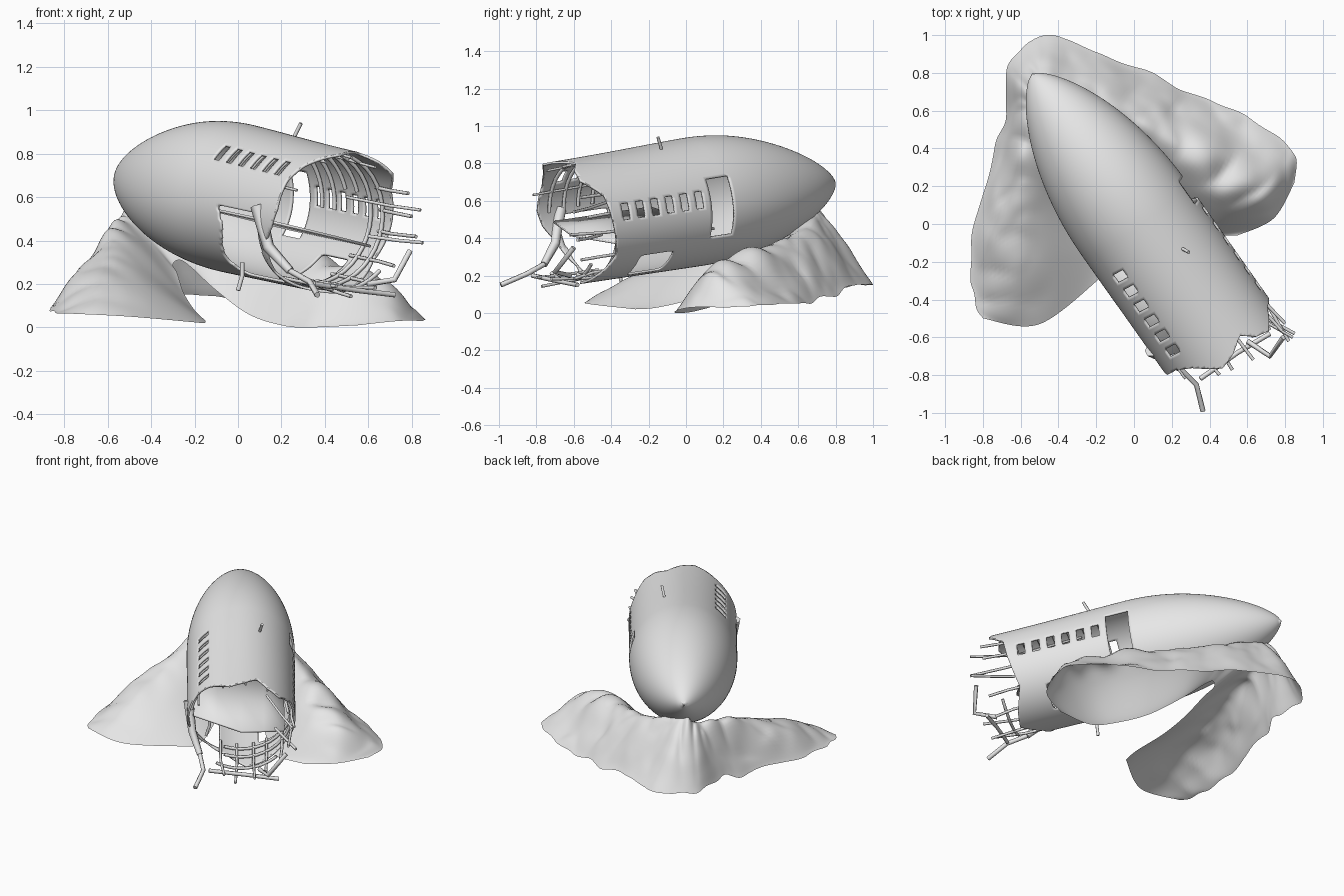
import bpy, bmesh, math, random
from mathutils import Vector, noise

if "Cube" in bpy.data.objects:
    bpy.data.objects.remove(bpy.data.objects["Cube"])

random.seed(4)
grey = bpy.data.materials.new("plain_grey")
grey.diffuse_color = (0.8, 0.8, 0.8, 1)
grey.use_nodes = True
grey.node_tree.nodes["Principled BSDF"].inputs["Base Color"].default_value = grey.diffuse_color

# Fuselage frame: axis runs from the nose to the torn end, pitched downwards
NOSE = Vector((-0.54, 0.795, 0.695))
PITCH = math.atan(0.122)
D = Vector((0.577, -0.817, 0))
AXIS = D * math.cos(PITCH) - Vector((0, 0, math.sin(PITCH)))
SIDE = Vector((0.817, 0.577, 0))
UP = D * math.sin(PITCH) + Vector((0, 0, math.cos(PITCH)))


def place(t, w, u):
    return NOSE + AXIS * t + SIDE * w + UP * u


def radius(t):
    x = min(t / 0.95, 1)
    return 0.333 * (1 - (1 - x) ** 2) ** 0.7


def on_hull(t, deg, inset=0.0):
    r, a = radius(t) - inset, math.radians(deg)
    u = r * math.sin(a)
    if u > 0:                                            # raised crown
        u *= 1 + 0.08 * math.exp(-((t - 0.75) / (0.5 if t < 0.75 else 0.68)) ** 2)
    return place(t, 1.02 * r * math.cos(a), u)


def lerp_table(table, x):
    for (x0, y0), (x1, y1) in zip(table, table[1:]):
        if x0 <= x <= x1:
            return y0 + (y1 - y0) * (x - x0) / (x1 - x0)
    return table[-1][1]


def finish(name, bm, thickness=0.0, offset=-1, angle=40):
    me = bpy.data.meshes.new(name)
    bm.to_mesh(me)
    bm.free()
    ob = bpy.data.objects.new(name, me)
    bpy.context.collection.objects.link(ob)
    me.materials.append(grey)
    bpy.ops.object.select_all(action='DESELECT')
    ob.select_set(True)
    bpy.context.view_layer.objects.active = ob
    bpy.ops.object.shade_smooth_by_angle(angle=math.radians(angle))
    if thickness:
        mod = ob.modifiers.new("thickness", 'SOLIDIFY')
        mod.thickness, mod.offset = thickness, offset
    return ob


def tube(name, points, r, taper=1.0):
    cu = bpy.data.curves.new(name, 'CURVE')
    cu.dimensions = '3D'
    cu.bevel_depth, cu.bevel_resolution, cu.use_fill_caps = r, 1, True
    sp = cu.splines.new('POLY')
    sp.points.add(len(points) - 1)
    for i, (p, co) in enumerate(zip(sp.points, points)):
        p.co = (*co, 1)
        p.radius = 1 + (taper - 1) * i / (len(points) - 1)
    ob = bpy.data.objects.new(name, cu)
    bpy.context.collection.objects.link(ob)
    cu.materials.append(grey)
    return ob


# Torn rear edge: angle around the hull (0 right, 90 top, 180 left) -> length
TEAR = [(0, 1.70), (25, 1.72), (45, 1.82), (60, 1.80), (73, 1.74), (88, 1.80),
        (103, 1.83), (128, 1.74), (145, 1.71), (170, 1.72), (185, 1.69), (200, 1.63),
        (230, 1.58), (255, 1.62), (275, 1.74), (295, 1.72), (325, 1.66), (360, 1.70)]
STEP, NA = 0.097 / 6, 144


def is_open(t, a):
    for i in range(6):                                   # cabin windows
        if abs(t - (1.122 + 0.097 * i)) < STEP * 1.5:
            if abs(a - 136) < 7.5 or abs(a - 7.5) < 7.5:
                return True
    if 0.90 < t < 1.05 and (a < 25 or a > 330):          # doorway
        return True
    if 177 < a < 246:                                    # torn hole, left
        k = (a - 177) / 69
        if 1.26 + 0.03 * math.sin(k * 7) < t < 1.59 - 0.03 * k:
            return True
    return 290 < a < 319 and 1.28 < t < 1.48             # torn hole, low right


# Fuselage skin
bm = bmesh.new()
rows, info = [], {}
nt = int(1.84 / STEP) + 1
for i in range(nt + 1):
    row = []
    for j in range(NA):
        a = j * 360 / NA
        t = min(max(i * STEP, 0.0005), lerp_table(TEAR, a))
        v = bm.verts.new(on_hull(t, a))
        info[v] = (t, a)
        row.append(v)
    rows.append(row)
for i in range(nt):
    for j in range(NA):
        k = (j + 1) % NA
        if not is_open((i + 0.5) * STEP, (j + 0.5) * 360 / NA):
            bm.faces.new((rows[i][j], rows[i][k], rows[i + 1][k], rows[i + 1][j]))
ragged = [v for v, (t, a) in info.items() if v.is_boundary and 1.2 < t < 1.58
          and (175 < a < 250 or 286 < a < 322)]
for _ in range(4):
    bmesh.ops.smooth_vert(bm, verts=ragged, factor=0.4,
                          use_axis_x=True, use_axis_y=True, use_axis_z=True)
bmesh.ops.delete(bm, geom=[v for v in bm.verts if not v.link_faces], context='VERTS')
bmesh.ops.remove_doubles(bm, verts=bm.verts, dist=0.0004)
bmesh.ops.recalc_face_normals(bm, faces=bm.faces)
finish("fuselage_skin", bm, 0.012)

# Tilted cabin floor with a torn edge
bm = bmesh.new()
grid = []
for t, tear in ((1.0, 0), (1.35, 0), (1.64, 0.10)):
    grid.append([bm.verts.new(place(t + tear * min(k, 4 - k) / 2, w, -0.07 - 0.2 * w))
                 for k, w in enumerate((-0.30, -0.15, 0, 0.14, 0.27))])
for r0, r1 in zip(grid, grid[1:]):
    for k in range(4):
        bm.faces.new((r0[k], r0[k + 1], r1[k + 1], r1[k]))
finish("cabin_floor", bm, 0.012, 0)

# Ring frames inside the hull
for t, a0, a1 in ((1.17, 0, 170), (1.27, 0, 170), (1.37, 20, 170), (1.465, 20, 170),
                  (1.56, -110, 170), (1.655, -110, 172), (1.79, -120, -45)):
    n = 30
    tube("ring_frame", [on_hull(t, a0 + (a1 - a0) * i / n, 0.025) for i in range(n + 1)], 0.010)

# Lengthwise stringers sticking out of the torn end
for a in (28, 8, -10, -36, -60, -76, -95, -114):
    end = 1.84 + random.uniform(0, 0.13)
    bend = random.uniform(-0.02, 0.03)
    tube("stringer", [on_hull(1.63 if a > -20 else 1.5, a, 0.022), on_hull(1.74, a, 0.022),
                      on_hull(end, a + random.uniform(-4, 4), 0.022 + bend)], 0.009)
for a in (58, 85, 112, 150):
    tube("roof_stringer", [on_hull(1.3, a, 0.02), on_hull(1.78, a, 0.03)], 0.007)

# Bent strip of skin on the left, and loose rods
tube("bent_strip", [Vector(p) for p in ((0.09, -0.67, 0.56), (0.14, -0.70, 0.37),
                                        (0.24, -0.76, 0.26))], 0.034, 0.6)
for pts, r in (
    ([(0.24, -0.76, 0.26), (0.33, -0.85, 0.21), (0.365, -0.99, 0.15)], 0.014),
    ([(0.60, -0.62, 0.20), (0.72, -0.70, 0.22), (0.79, -0.60, 0.35)], 0.014),
    ([(0.35, -0.82, 0.20), (0.55, -0.68, 0.17), (0.72, -0.58, 0.15)], 0.013),
    ([(0.60, -0.45, 0.42), (0.74, -0.52, 0.40), (0.85, -0.58, 0.39)], 0.009),
    ([(0.50, -0.40, 0.60), (0.70, -0.52, 0.56), (0.84, -0.60, 0.54)], 0.008),
    ([(0.02, -0.34, 0.30), (0.02, -0.34, 0.24), (0.00, -0.35, 0.17)], 0.010),
    ([(0.25, -0.13, 0.86), (0.265, -0.135, 0.89), (0.29, -0.15, 0.94)], 0.009),
):
    tube("loose_rod", [Vector(p) for p in pts], r)

# Earth mound: stations of outer edge, crest and inner edge around the nose
ST = [((-.80, -.50, .065), (-.50, -.53, .05), (-.16, -.27, .02)),
      ((-.86, -.36, .07), (-.58, -.20, .24), (-.15, -.15, .03)),
      ((-.85, -.05, .10), (-.60, .10, .36), (-.20, .05, .08)),
      ((-.74, .38, .12), (-.57, .35, .44), (-.25, .20, .16)),
      ((-.68, .58, .14), (-.55, .58, .48), (-.28, .35, .25)),
      ((-.66, .84, .15), (-.53, .68, .52), (-.30, .42, .29)),
      ((-.47, 1.0, .15), (-.46, .71, .55), (-.27, .45, .31)),
      ((-.20, .91, .15), (-.33, .69, .51), (-.22, .43, .28)),
      ((.10, .79, .10), (-.06, .60, .43), (-.10, .35, .17)),
      ((.35, .67, .06), (.20, .43, .36), (.05, .20, .06)),
      ((.60, .57, .05), (.44, .23, .30), (.20, .05, .01)),
      ((.84, .39, .04), (.64, .13, .22), (.32, -.05, 0)),
      ((.85, .22, .03), (.74, .03, .03), (.55, -.06, .01))]


def spline(points, x):
    i = min(int(x), len(points) - 2)
    f = x - i
    p = [Vector(points[max(0, min(len(points) - 1, i + k))]) for k in (-1, 0, 1, 2)]
    return 0.5 * (2 * p[1] + (p[2] - p[0]) * f + (2 * p[0] - 5 * p[1] + 4 * p[2] - p[3]) * f * f
                  + (3 * p[1] - p[0] - 3 * p[2] + p[3]) * f ** 3)


bm = bmesh.new()
rows, NU, NV = [], 150, 32
for i in range(NU + 1):
    x = i / NU * (len(ST) - 1)
    o, c, n = (spline([s[k] for s in ST], x) for k in range(3))
    ends = min(1, x, len(ST) - 1 - x)
    front = 0.7 * max(0, 1 - abs(x - 6) / 2.5)           # straighter slope under the nose
    away = (o - c).normalized()
    row = []
    for j in range(NV + 1):
        v = j / NV * 2
        p = spline([o, c, n], v)
        if v < 1:
            p = p.lerp(o.lerp(c, v), front)
        slope = math.sin(math.pi * min(v, 1.3) / 1.3) * ends
        gully = abs(noise.noise(Vector((x * 1.2, v * 1.1, 3)))) - 0.2
        lump = noise.noise(p * 4.5) + 0.25 * noise.noise(p * 10)
        p.z += slope * (0.08 * gully + 0.035 * lump)
        if v < 0.5:                                      # uneven outer rim
            rim = (1 - v * 2) * ends * (0 if 5.6 < x < 6.4 else 1)
            p += away * rim * 0.03 * noise.noise(Vector((x * 1.7, 7, 1)))
        p.z = max(p.z, 0)
        row.append(bm.verts.new(p))
    rows.append(row)
for r0, r1 in zip(rows, rows[1:]):
    for j in range(NV):
        bm.faces.new((r0[j], r0[j + 1], r1[j + 1], r1[j]))
bmesh.ops.recalc_face_normals(bm, faces=bm.faces)
if sum(f.normal.z for f in bm.faces) < 0:
    bmesh.ops.reverse_faces(bm, faces=bm.faces)
finish("earth_mound", bm, angle=60)
